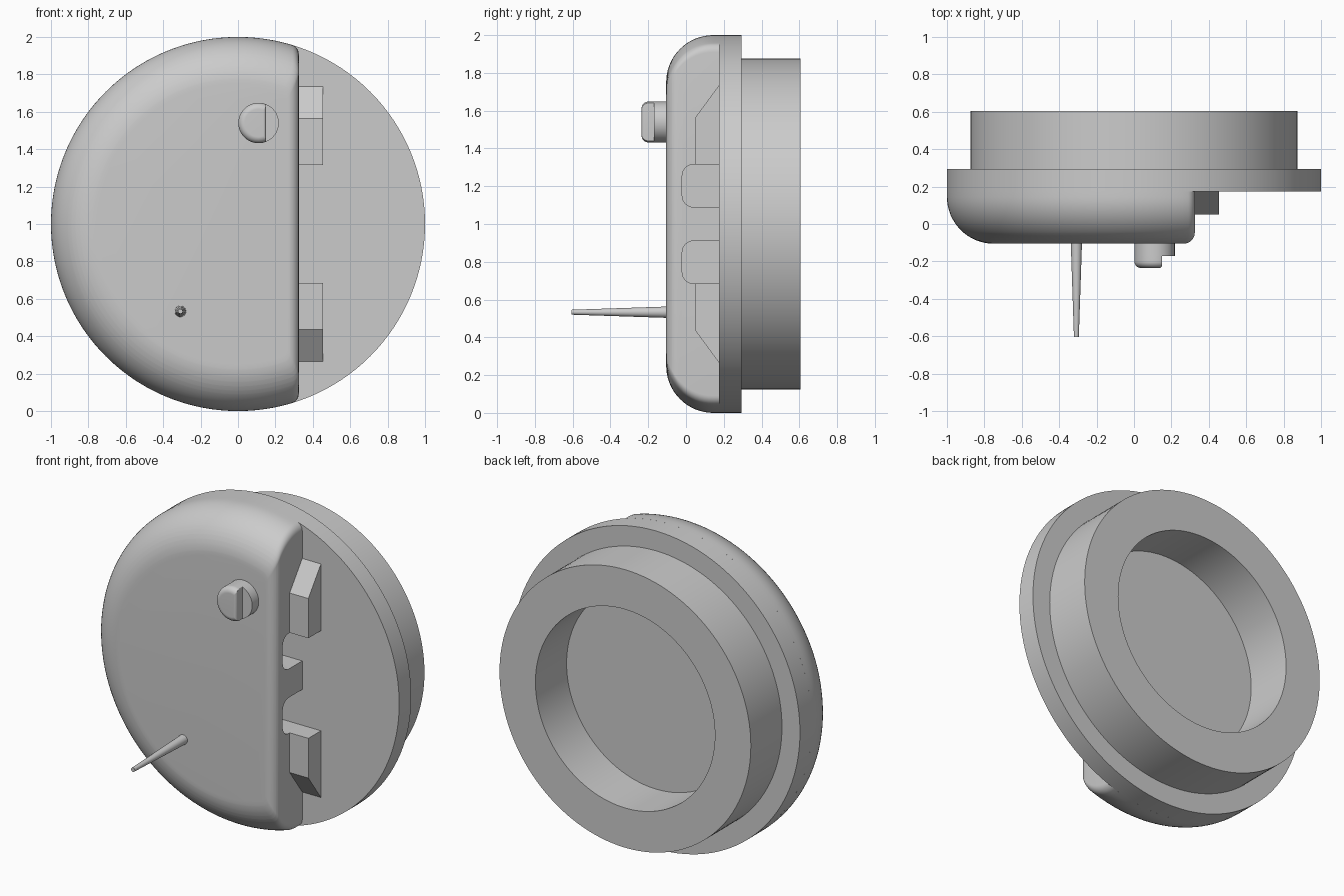
import bpy, bmesh
from math import sin, cos, pi, sqrt, atan2, radians

cube = bpy.data.objects.get("Cube")
if cube:
    bpy.data.objects.remove(cube, do_unlink=True)

grey = bpy.data.materials.new("plain_grey")
grey.use_nodes = True
grey.diffuse_color = (0.6, 0.6, 0.6, 1)
grey.node_tree.nodes["Principled BSDF"].inputs["Base Color"].default_value = (0.6, 0.6, 0.6, 1)


def loft(name, rings):
    """Skin equal-length rings of points and cap both ends."""
    bm = bmesh.new()
    rows = [[bm.verts.new(p) for p in ring] for ring in rings]
    n = len(rows[0])
    for a, b in zip(rows, rows[1:]):
        for i in range(n):
            j = (i + 1) % n
            bm.faces.new((a[i], a[j], b[j], b[i]))
    bm.faces.new(rows[0])
    bm.faces.new(rows[-1])
    bmesh.ops.recalc_face_normals(bm, faces=bm.faces)
    mesh = bpy.data.meshes.new(name)
    bm.to_mesh(mesh)
    bm.free()
    mesh.materials.append(grey)
    obj = bpy.data.objects.new(name, mesh)
    bpy.context.collection.objects.link(obj)
    return obj


def smooth(obj):
    bpy.ops.object.select_all(action='DESELECT')
    obj.select_set(True)
    bpy.context.view_layer.objects.active = obj
    bpy.ops.object.shade_smooth_by_angle(angle=radians(30))


def turned(name, profile, x=0, z=1, n=128):
    """Solid of revolution about the y direction from (radius, y) pairs."""
    obj = loft(name, [[(x + r * cos(2 * pi * i / n), y, z + r * sin(2 * pi * i / n))
                       for i in range(n)] for r, y in profile])
    smooth(obj)
    return obj


def cut_disc(r, c, f, x, y, z, n=112, m=6):
    """Circle of radius r sliced at x = c, with corners rounded by f."""
    h = sqrt((r - f) ** 2 - (c - f) ** 2)
    a = atan2(h, c - f)
    pts = [(r * cos(t), r * sin(t)) for t in (a + (2 * pi - 2 * a) * i / n for i in range(n + 1))]
    pts += [(c - f + f * cos(t), -h + f * sin(t)) for t in (-a + a * i / m for i in range(1, m + 1))]
    pts += [(c - f + f * cos(t), h + f * sin(t)) for t in (a * i / m for i in range(m))]
    return [(x + px, y, z + pz) for px, pz in pts]


def domed_half(name, r, c, f, back, front, dome, edge, x, z):
    """Sliced disc with a large fillet on its rim and a small one on its cut."""
    levels = {back, front + edge}
    for i in range(17):
        levels.add(front + dome * (1 - cos(pi / 2 * i / 16)))
    for i in range(6):
        levels.add(front + edge * (1 - cos(pi / 2 * i / 6)))

    def inset(y, size):
        d = max(0, size - (y - front))
        return size - sqrt(size * size - d * d)

    ys = [y for y in sorted(levels, reverse=True) if y <= back]
    return loft(name, [cut_disc(r - inset(y, dome), c - inset(y, edge), f, x, y, z) for y in ys])


def prism(name, outline, x0, x1):
    return loft(name, [[(x, y, z) for y, z in outline] for x in (x0, x1)])


# Round base: flange with a recessed ring behind it
turned("base_flange_and_ring", [(0.625, 0.295), (0.625, 0.605), (0.875, 0.605),
                                (0.875, 0.295), (1, 0.295), (1, 0.175)])

# Rounded front housing, sliced on its left
housing = domed_half("front_housing", 1, 0.325, 0.05, 0.175, -0.105, 0.25, 0.06, 0, 1)

for side, label in ((1, "upper"), (-1, "lower")):
    # Slot with rounded front corners, cut into the sliced face
    near, far, rad = 0.09, 0.315, 0.06
    outline = [(0.3, near), (0.3, far)]
    for centre, start in ((far - rad, pi / 2), (near + rad, pi)):
        outline += [(-0.02 + rad + rad * cos(start + pi / 2 * i / 8),
                     centre + rad * sin(start + pi / 2 * i / 8)) for i in range(9)]
    cutter = prism("slot_cutter", [(y, 1 + side * z) for y, z in outline], 0.08, 0.5)
    mod = housing.modifiers.new("slot", 'BOOLEAN')
    mod.operation = 'DIFFERENCE'
    mod.solver = 'EXACT'
    mod.object = cutter
    bpy.context.view_layer.objects.active = housing
    bpy.ops.object.modifier_apply(modifier=mod.name)
    bpy.data.objects.remove(cutter, do_unlink=True)

    # Wedge-ended block beside the slot
    block = [(0.175, 0.315), (0.05, 0.315), (0.05, 0.565), (0.175, 0.735)]
    prism(label + "_block", [(y, 1 + side * z) for y, z in block], 0.31, 0.455)
smooth(housing)

# Knob: full round foot with a rounded half step on top
turned("knob_foot", [(0.108, -0.1), (0.108, -0.17)], 0.11, 1.54, 64)
smooth(domed_half("knob_step", 0.108, 0.04, 0.004, -0.165, -0.235, 0.035, 0.015, 0.11, 1.54))

# Tapered pin
turned("tapered_pin", [(0.03, -0.1), (0.013, -0.605)], -0.308, 0.533, 24)
